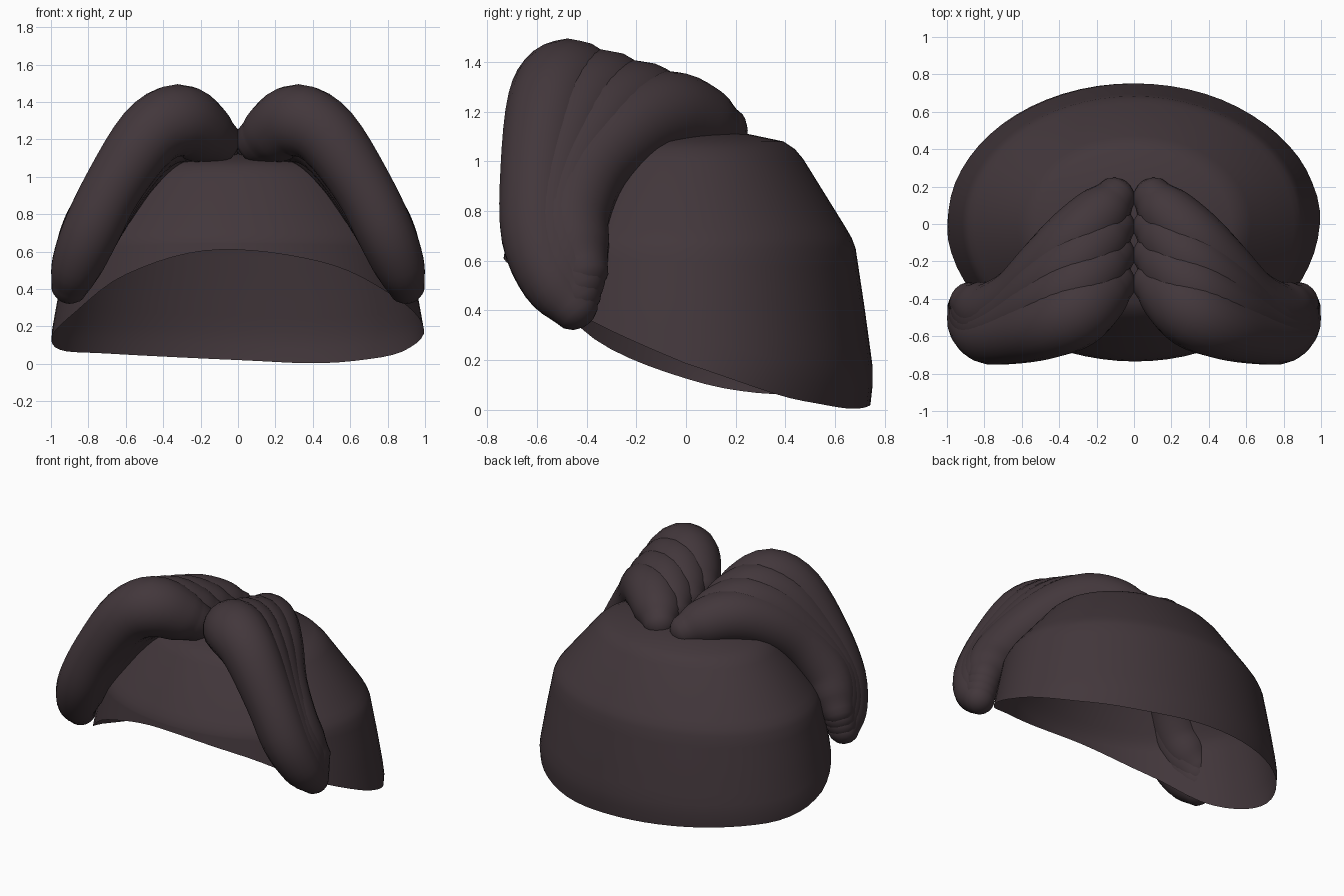
import bpy, bmesh, math
from mathutils import Vector

if "Cube" in bpy.data.objects:
    bpy.data.objects.remove(bpy.data.objects["Cube"])

hair = bpy.data.materials.new("dark_brown_hair")
hair.diffuse_color = (0.055, 0.038, 0.044, 1)
hair.use_nodes = True
hair.node_tree.nodes["Principled BSDF"].inputs["Base Color"].default_value = hair.diffuse_color


def lerp_table(table, x):
    for (x0, y0), (x1, y1) in zip(table, table[1:]):
        if x <= x1:
            return y0 + (y1 - y0) * (x - x0) / (x1 - x0)
    return table[-1][1]


def catmull(pts, steps):
    """Smooth path through points of any dimension."""
    p = [pts[0] * 2 - pts[1]] + pts + [pts[-1] * 2 - pts[-2]]
    out = []
    for i in range(1, len(p) - 2):
        a, b, c, d = p[i - 1:i + 3]
        for k in range(steps):
            t = k / steps
            out.append(0.5 * (2 * b + (c - a) * t + (2 * a - 5 * b + 4 * c - d) * t * t
                              + (3 * b - a - 3 * c + d) * t ** 3))
    return out + [pts[-1]]


def loft(name, rings, cap_start=None, cap_end=None):
    """Skin closed rings of points, with optional pole points at the ends."""
    bm = bmesh.new()
    vs = [[bm.verts.new(p) for p in r] for r in rings]
    n = len(vs[0])
    for a, b in zip(vs, vs[1:]):
        for i in range(n):
            j = (i + 1) % n
            bm.faces.new((a[i], a[j], b[j], b[i]))
    for pole, ring in ((cap_start, vs[0]), (cap_end, vs[-1])):
        if pole is not None:
            v = bm.verts.new(pole)
            for i in range(n):
                bm.faces.new((ring[i], ring[(i + 1) % n], v))
    bmesh.ops.recalc_face_normals(bm, faces=bm.faces)
    me = bpy.data.meshes.new(name)
    bm.to_mesh(me)
    bm.free()
    for f in me.polygons:
        f.use_smooth = True
    me.materials.append(hair)
    ob = bpy.data.objects.new(name, me)
    bpy.context.collection.objects.link(ob)
    return ob


# Cap: open shell, rounded on top, with a wavy rim that is high at the front
rim = [Vector(p) for p in ((0, .185), (28, .065), (45, .025), (65, .003), (90, .02), (135, .055),
                           (160, .07), (180, .125), (205, .26), (230, .475), (262, .61),
                           (300, .54), (330, .36), (360, .185))]
rim_curve = [tuple(p) for p in catmull(rim, 6)]
profile = [(0, .98), (.06, .993), (.15, 1.0), (.4, .955), (.65, .905), (.69, .885),
           (.73, .855), (1.01, .625), (1.05, .58), (1.08, .52), (1.115, .30), (1.125, .12)]


def cap_point(deg, z):
    s = lerp_table(profile, z)
    x, y = math.cos(math.radians(deg)), math.sin(math.radians(deg))
    return Vector((s * x, s * y * (0.755 if y > 0 else 0.805), z))


angles = [i * 360 / 64 for i in range(64)]
rings = []
for k in range(9):
    rings.append([cap_point(d, (lambda r: r + (0.65 - r) * k / 8)(max(0, lerp_table(rim_curve, d))))
                  for d in angles])
for z, s in profile[5:]:
    rings.append([cap_point(d, z) for d in angles])
loft("hair_cap", rings, cap_end=Vector((0, 0, 1.128)))

# Swept locks: (x, y, z, radius) for the front and the rear lock, blended between
front_lock = [Vector(p) for p in (
    (.12, -.31, 1.195, .135), (.19, -.37, 1.24, .172), (.32, -.475, 1.30, .195),
    (.48, -.545, 1.215, .18), (.665, -.59, .95, .16), (.79, -.59, .70, .155),
    (.865, -.53, .52, .135), (.90, -.45, .415, .10))]
rear_lock = [Vector(p) for p in (
    (.10, .145, 1.12, .11), (.17, .06, 1.155, .155), (.31, -.08, 1.19, .175),
    (.46, -.23, 1.13, .17), (.61, -.385, .98, .16), (.745, -.465, .79, .16),
    (.825, -.45, .65, .145), (.88, -.42, .56, .11))]


def lock(name, pts, sides=20):
    path = catmull(pts, 4)
    mids = [p.to_3d() for p in path]
    rad = [p[3] for p in path]
    tan = [(mids[min(i + 1, len(mids) - 1)] - mids[max(i - 1, 0)]).normalized()
           for i in range(len(mids))]
    stations = list(zip(mids, rad, tan))
    steps = [math.radians(d) for d in (25, 48, 70)]

    def rounded(st, sign):
        c, r, t = st
        return [(c + t * sign * r * .9 * math.sin(a), r * math.cos(a), t) for a in steps]

    head, tail = rounded(stations[0], -1), rounded(stations[-1], 1)
    stations = head[::-1] + stations + tail
    rings = []
    for c, r, t in stations:
        u = Vector((0.5, 0.85, 0)).cross(t).normalized()
        v = t.cross(u)
        rings.append([c + r * (u * math.cos(w) + v * math.sin(w))
                      for w in (2 * math.pi * i / sides for i in range(sides))])
    ob = loft(name, rings, mids[0] - tan[0] * rad[0] * .9, mids[-1] + tan[-1] * rad[-1] * .9)
    ob.modifiers.new("Mirror", 'MIRROR').use_mirror_merge = False


for i in range(4):
    lock(f"swept_lock_{i + 1}", [a.lerp(b, i / 3) for a, b in zip(front_lock, rear_lock)])
